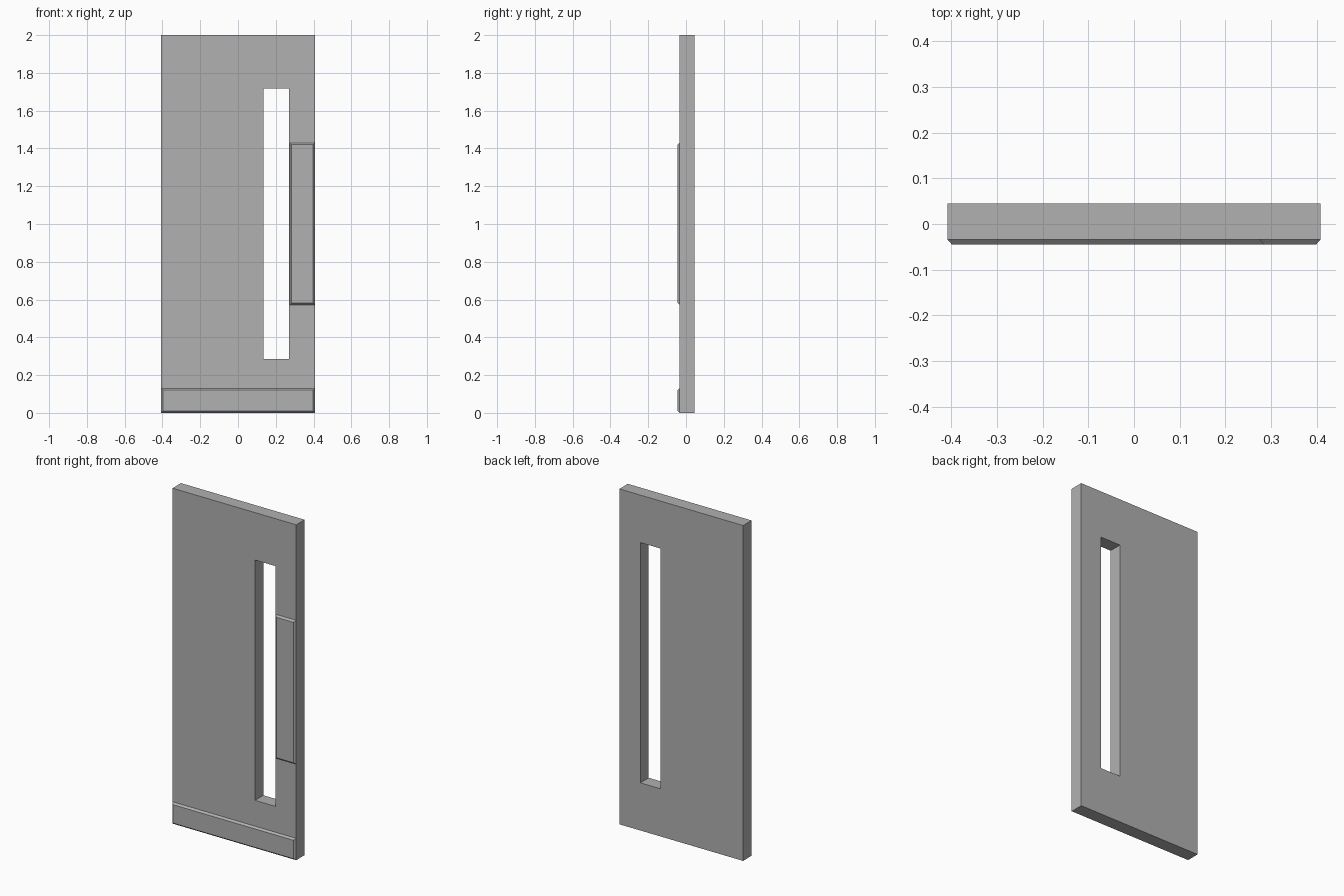
import bpy, bmesh

if "Cube" in bpy.data.objects:
    bpy.data.objects.remove(bpy.data.objects["Cube"])

W, BACK, FACE, FRONT = 0.408, 0.045, -0.034, -0.045

# Dark grey shared by all parts
grey = bpy.data.materials.new("dark_grey")
grey.diffuse_color = (0.44, 0.44, 0.44, 1)
grey.use_nodes = True
grey.node_tree.nodes["Principled BSDF"].inputs["Base Color"].default_value = grey.diffuse_color


def make_object(name, bm):
    bmesh.ops.recalc_face_normals(bm, faces=bm.faces)
    mesh = bpy.data.meshes.new(name)
    bm.to_mesh(mesh)
    bm.free()
    mesh.materials.append(grey)
    obj = bpy.data.objects.new(name, mesh)
    bpy.context.collection.objects.link(obj)
    return obj


def rect(bm, x0, x1, z0, z1, y):
    return [bm.verts.new((x, y, z)) for x, z in ((x0, z0), (x1, z0), (x1, z1), (x0, z1))]


def bridge(bm, a, b):
    for i in range(4):
        j = (i + 1) % 4
        bm.faces.new((a[i], a[j], b[j], b[i]))


# Door leaf with a tall window slot cut through it
bm = bmesh.new()
loops = []
for y in (FACE, BACK):
    loops.append((rect(bm, -W, W, 0, 2, y), rect(bm, 0.136, 0.27, 0.284, 1.717, y)))
(front_out, front_in), (back_out, back_in) = loops
bridge(bm, front_out, front_in)
bridge(bm, back_out, back_in)
bridge(bm, front_out, back_out)
bridge(bm, front_in, back_in)
make_object("door_leaf", bm)


# Thin plates on the front face with chamfered edges
def plate(name, x0, x1, z0, z1, c=0.01):
    bm = bmesh.new()
    base = rect(bm, x0, x1, z0, z1, FACE)
    top = rect(bm, x0 + c, x1 - c, z0 + c, z1 - c, FRONT)
    bridge(bm, base, top)
    bm.faces.new(top)
    bm.faces.new(base)
    make_object(name, bm)


plate("kick_plate", -W, W, 0, 0.13)
plate("push_plate", 0.274, W, 0.572, 1.43)
